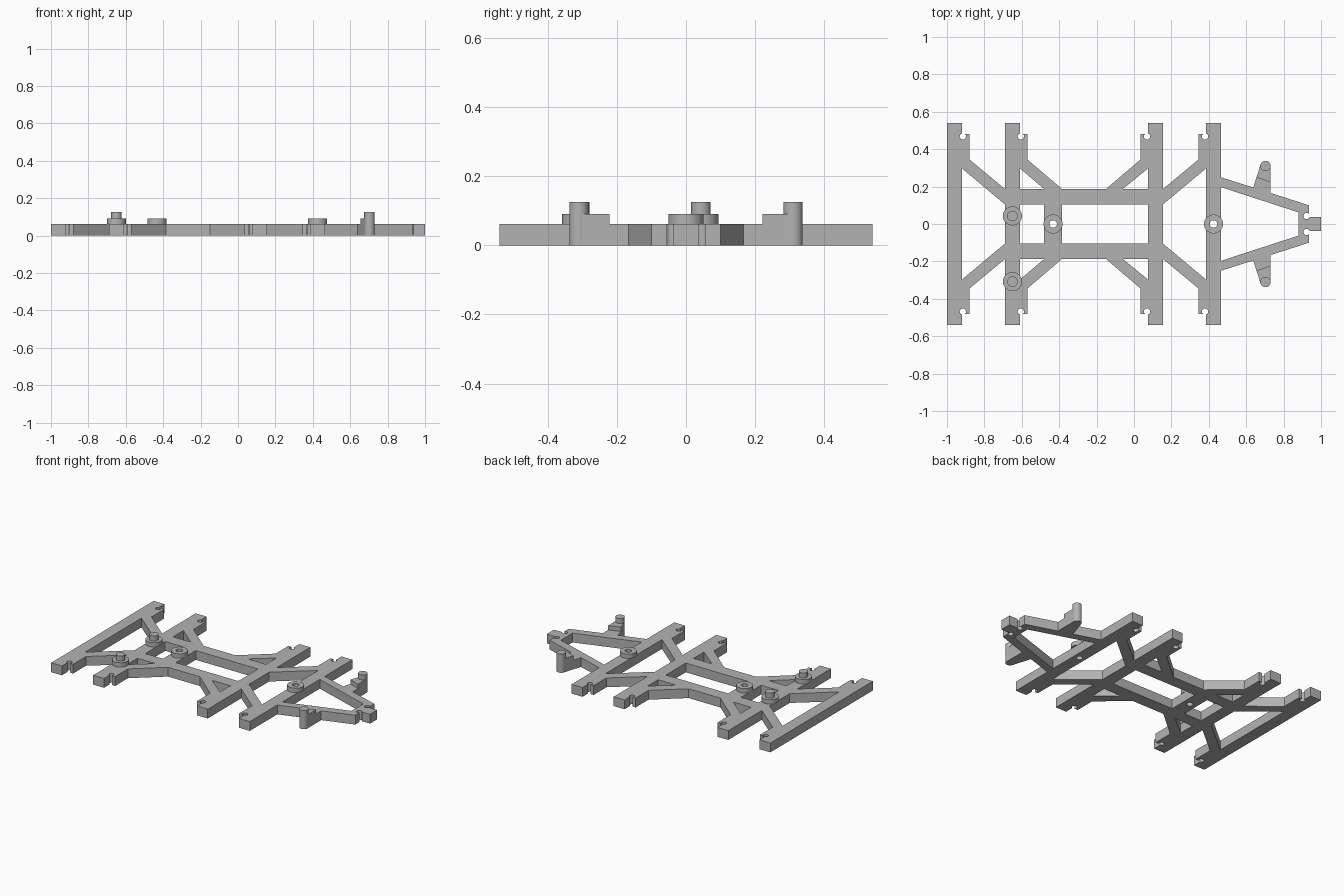
import bpy
import bmesh
from math import sin, cos, radians, tau

if "Cube" in bpy.data.objects:
    bpy.data.objects.remove(bpy.data.objects["Cube"], do_unlink=True)

grey = bpy.data.materials.new("light grey plastic")
grey.use_nodes = True
colour = (0.45, 0.45, 0.45, 1)
grey.diffuse_color = colour
grey.node_tree.nodes["Principled BSDF"].inputs["Base Color"].default_value = colour

# Shared heights and widths
PLATE, BOSS, PIN = 0.062, 0.091, 0.125
BAR, END, TAB_TOP, TAB_LOW = 0.08, 0.54, 0.48, 0.345
RAIL_OUT, RAIL_IN, BRACE_IN = 0.187, 0.105, 0.297


def solid(name, loops, bottom, top):
    """Fill closed loops (inner loops become holes) and extrude them."""
    curve = bpy.data.curves.new(name, "CURVE")
    curve.dimensions = "2D"
    curve.fill_mode = "BOTH"
    curve.extrude = (top - bottom) / 2
    for loop in loops:
        spline = curve.splines.new("POLY")
        spline.points.add(len(loop) - 1)
        for point, (x, y) in zip(spline.points, loop):
            point.co = (x, y, 0, 1)
        spline.use_cyclic_u = True
    temp = bpy.data.objects.new(name + " profile", curve)
    bpy.context.collection.objects.link(temp)
    bpy.context.view_layer.update()
    graph = bpy.context.evaluated_depsgraph_get()
    mesh = bpy.data.meshes.new_from_object(temp.evaluated_get(graph))
    bpy.data.objects.remove(temp, do_unlink=True)
    bm = bmesh.new()
    bm.from_mesh(mesh)
    bmesh.ops.remove_doubles(bm, verts=bm.verts, dist=0.0001)
    bmesh.ops.recalc_face_normals(bm, faces=bm.faces)
    bmesh.ops.translate(bm, verts=bm.verts, vec=(0, 0, (top + bottom) / 2))
    bm.to_mesh(mesh)
    bm.free()
    mesh.materials.clear()
    mesh.materials.append(grey)
    part = bpy.data.objects.new(name, mesh)
    bpy.context.collection.objects.link(part)
    bpy.ops.object.select_all(action="DESELECT")
    part.select_set(True)
    bpy.context.view_layer.objects.active = part
    bpy.ops.object.shade_smooth_by_angle(angle=radians(35))
    return part


def circle(x, y, radius, sides=32):
    return [(x + radius * cos(tau * i / sides), y + radius * sin(tau * i / sides))
            for i in range(sides)]


def flip(points):
    return [(x, -y) for x, y in points]


def mirrored(points):
    """Close a half outline by mirroring it front to back."""
    return points + flip(points)[::-1]


def notch(steps=12, radius=0.017):
    """Round keyhole offsets (across, along) from the bar edge to the tab."""
    angles = [radians(107 + 298 * i / steps) for i in range(steps + 1)]
    return [(0.005 + radius * cos(a), -0.012 + radius * sin(a)) for a in angles]


def bar_end(edge, side):
    """Outline of a crossbar end with its notched tab on the given side."""
    points = [(edge - side * BAR, END), (edge, END)]
    points += [(edge + side * u, TAB_TOP + v) for u, v in notch()]
    points += [(edge + side * 0.04, TAB_TOP), (edge + side * 0.04, TAB_LOW)]
    return points if side > 0 else points[::-1]


# Crossbar inner edges and mid strut
first, second, third, fourth = -0.92, -0.61, 0.075, 0.385
strut_left, strut_right = -0.48, -0.385
nose_x, nose_y, tongue = 0.935, 0.10, 0.038

# Outer outline of the back half, left to right
outline = bar_end(first, 1)
outline += [(second - BAR, RAIL_OUT)] + bar_end(second, 1)
outline += [(strut_right, RAIL_OUT), (-0.15, RAIL_OUT)] + bar_end(third, -1)
outline += [(third + BAR, RAIL_OUT)] + bar_end(fourth, -1)
step = [(0.655, 0.25), (0.73, 0.222)]
outline += [(fourth + BAR, 0.25), (0.638, 0.195)] + step + [(0.73, 0.166)]
outline += [(nose_x, nose_y)]
outline += [(nose_x + v, tongue + u) for u, v in reversed(notch())]
outline += [(1, tongue)]

# Openings through the frame
openings = [
    mirrored([(first, BRACE_IN), (second - BAR, RAIL_IN)]),
    mirrored([(second, RAIL_IN), (strut_left, RAIL_IN)]),
    mirrored([(strut_right, RAIL_IN), (third, RAIL_IN)]),
    mirrored([(third + BAR, RAIL_IN), (fourth, BRACE_IN)]),
    mirrored([(fourth + BAR, 0.197), (0.88, 0.062)]),
]
for edge, tip in ((second, strut_left), (third, -0.06)):
    triangle = [(edge, BRACE_IN), (edge, RAIL_OUT), (tip, RAIL_OUT)]
    openings += [triangle, flip(triangle)]

# Ring bosses with through holes
rings = {"left_ring_boss": fourth + BAR / 2,
         "right_ring_boss": (strut_left + strut_right) / 2}
for name, x in rings.items():
    hole = circle(x, 0, 0.02)
    openings.append(hole)
    solid(name, [circle(x, 0, 0.051), hole], PLATE, BOSS)

solid("chassis_frame", [mirrored(outline)] + openings, 0, PLATE)

# Stepped pin bosses on the second crossbar
for place, y in (("back", 0.043), ("front", -0.308)):
    x = second - BAR / 2
    solid(place + "_pin_boss", [circle(x, y, 0.051)], PLATE, BOSS)
    solid(place + "_pin", [circle(x, y, 0.028)], BOSS, PIN)

# Raised arms and round posts beside the nose
arm = [step[0], (0.676, 0.315), (0.73, 0.31), step[1]]
post = circle(0.703, 0.31, 0.028)
for place, shape in (("back", list), ("front", flip)):
    solid(place + "_arm", [shape(arm)], 0, BOSS)
    solid(place + "_post", [shape(post)], 0, PIN)
